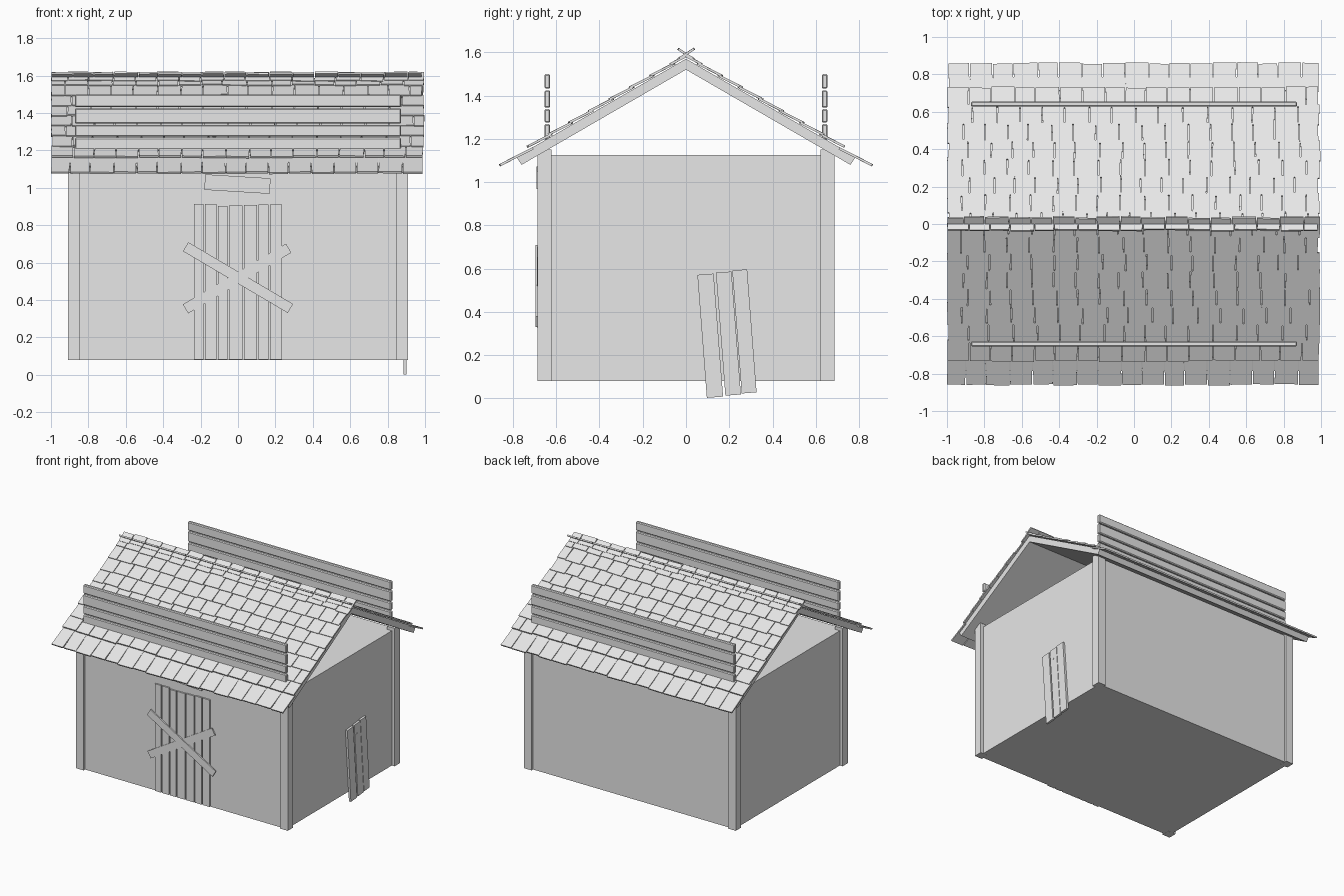
import bpy, bmesh, math, random
from mathutils import Matrix, Vector

random.seed(4)
if "Cube" in bpy.data.objects:
    bpy.data.objects.remove(bpy.data.objects["Cube"], do_unlink=True)

grey = bpy.data.materials.new("pale_grey")
grey.use_nodes = True
COLOUR = (0.8, 0.8, 0.8, 1)
grey.diffuse_color = COLOUR
grey.node_tree.nodes["Principled BSDF"].inputs["Base Color"].default_value = COLOUR


def finish(name, bm):
    bmesh.ops.recalc_face_normals(bm, faces=bm.faces)
    mesh = bpy.data.meshes.new(name)
    bm.to_mesh(mesh)
    bm.free()
    mesh.materials.append(grey)
    obj = bpy.data.objects.new(name, mesh)
    bpy.context.collection.objects.link(obj)
    return obj


def add_box(bm, centre, size, rotation=Matrix()):
    matrix = Matrix.Translation(centre) @ rotation @ Matrix.Diagonal((*size, 1))
    return bmesh.ops.create_cube(bm, size=1, matrix=matrix)["verts"]


def box(name, centre, size, angle=0, axis="Y"):
    bm = bmesh.new()
    add_box(bm, centre, size, Matrix.Rotation(math.radians(angle), 4, axis))
    return finish(name, bm)


def span(lo, hi):
    return (lo + hi) / 2, hi - lo


# Closed body and corner posts
box("house_body", (0, 0, 0.603), (1.77, 1.34, 1.045))
for sx, side in ((1, "left"), (-1, "right")):
    for sy, end in ((-1, "front"), (1, "back")):
        box(f"{end}_{side}_post", (sx * 0.876, sy * 0.655, 0.615), (0.065, 0.065, 1.07))

# Roof deck: a folded sheet extruded along x
bm = bmesh.new()
half = [(0.785, 1.117), (0.76, 1.08)]
profile = [(0, 1.57), *half, (0, 1.52), *[(-y, z) for y, z in reversed(half)]]
face = bm.faces.new([bm.verts.new((-0.975, y, z)) for y, z in profile])
result = bmesh.ops.extrude_face_region(bm, geom=[face])
new_verts = [v for v in result["geom"] if isinstance(v, bmesh.types.BMVert)]
bmesh.ops.translate(bm, verts=new_verts, vec=(1.95, 0, 0))
finish("roof_deck", bm)

# Staggered shingle rows on each slope
PITCH = math.radians(30)
TILT = math.radians(27)
ROWS = [0.858] + [0.73 - 0.0943 * i for i in range(8)]


def shingle_row(bm, side, edge_y, length, lift, tilt):
    x = -0.99 - random.uniform(0, 0.07)
    while x < 0.96:
        right = x + random.uniform(0.105, 0.135)
        if right > 0.94:
            right = random.uniform(0.985, 1.0)
        left = max(x, -1.0)
        x = right
        if right - left < 0.03:
            continue
        cx, width = span(left + 0.002, right - 0.003)
        y = edge_y + random.uniform(-0.005, 0.004)
        z = 1.57 - math.tan(PITCH) * y + lift
        mid = Vector((cx, side * (y - math.cos(tilt) * length / 2),
                      z + math.sin(tilt) * length / 2))
        turn = Matrix.Rotation(-side * tilt, 4, "X")
        twist = Matrix.Rotation(math.radians(random.uniform(-1.5, 1.5)), 4, "Z")
        add_box(bm, mid, (width, length, 0.011), turn @ twist)


for side, label in ((-1, "front"), (1, "back")):
    bm = bmesh.new()
    for row, y in enumerate(ROWS):
        length = 0.17 if row == 0 else 0.12
        if row == len(ROWS) - 1:
            length = 0.08
        shingle_row(bm, side, y, length, 0.005 if row == 0 else 0.017, TILT)
    # Ridge row pokes past the peak, crossing the row from the other slope
    shingle_row(bm, side, 0.033, 0.08, 0.019, PITCH + 0.06)
    finish(f"{label}_shingles", bm)

# Long board signs standing on both slopes
BOARDS = [(1.195, 1.268), (1.275, 1.337), (1.344, 1.424), (1.432, 1.5)]
for side, label in ((-1, "front"), (1, "back")):
    for i, (lo, hi) in enumerate(BOARDS):
        z, height = span(lo, hi)
        board = box(f"{label}_sign_board_{i + 1}", (0, side * 0.641, z), (1.745, 0.027, height))
        bevel = board.modifiers.new("worn_edges", "BEVEL")
        bevel.width = 0.006
        bevel.segments = 1

# Door of uneven planks
EDGES = [-0.24, -0.18, -0.112, -0.052, 0.027, 0.105, 0.168, 0.238]
for i, (lo, hi) in enumerate(zip(EDGES, EDGES[1:])):
    x, width = span(lo + 0.004, hi - 0.004)
    top = 0.908 + random.uniform(-0.005, 0.005)
    z, height = span(0.082, top)
    box(f"door_plank_{i + 1}", (x, -0.672, z), (width, 0.02, height))

# Crossed boards nailed over the door, and the crooked plank above it
box("cross_board_under", (-0.005, -0.684, 0.515), (0.64, 0.01, 0.056), -30.5)
box("cross_board_over", (0, -0.690, 0.52), (0.65, 0.01, 0.056), 30.5)
box("crooked_plank", (-0.003, -0.68, 1.02), (0.35, 0.022, 0.083), 3.5)

# Three planks leaning on the left wall
for i, (y, z) in enumerate([(0.112, 0.29), (0.196, 0.30), (0.27, 0.31)]):
    box(f"leaning_plank_{i + 1}", (0.893, y, z), (0.017, 0.075 - 0.003 * i, 0.57), 4.4, "X")
bm = bmesh.new()
bmesh.ops.create_cone(bm, cap_ends=True, segments=8, radius1=0.008, radius2=0.008, depth=0.006,
                      matrix=Matrix.Translation((0.902, 0.175, 0.505)) @ Matrix.Rotation(math.pi / 2, 4, "Y"))
finish("plank_nail", bm)
